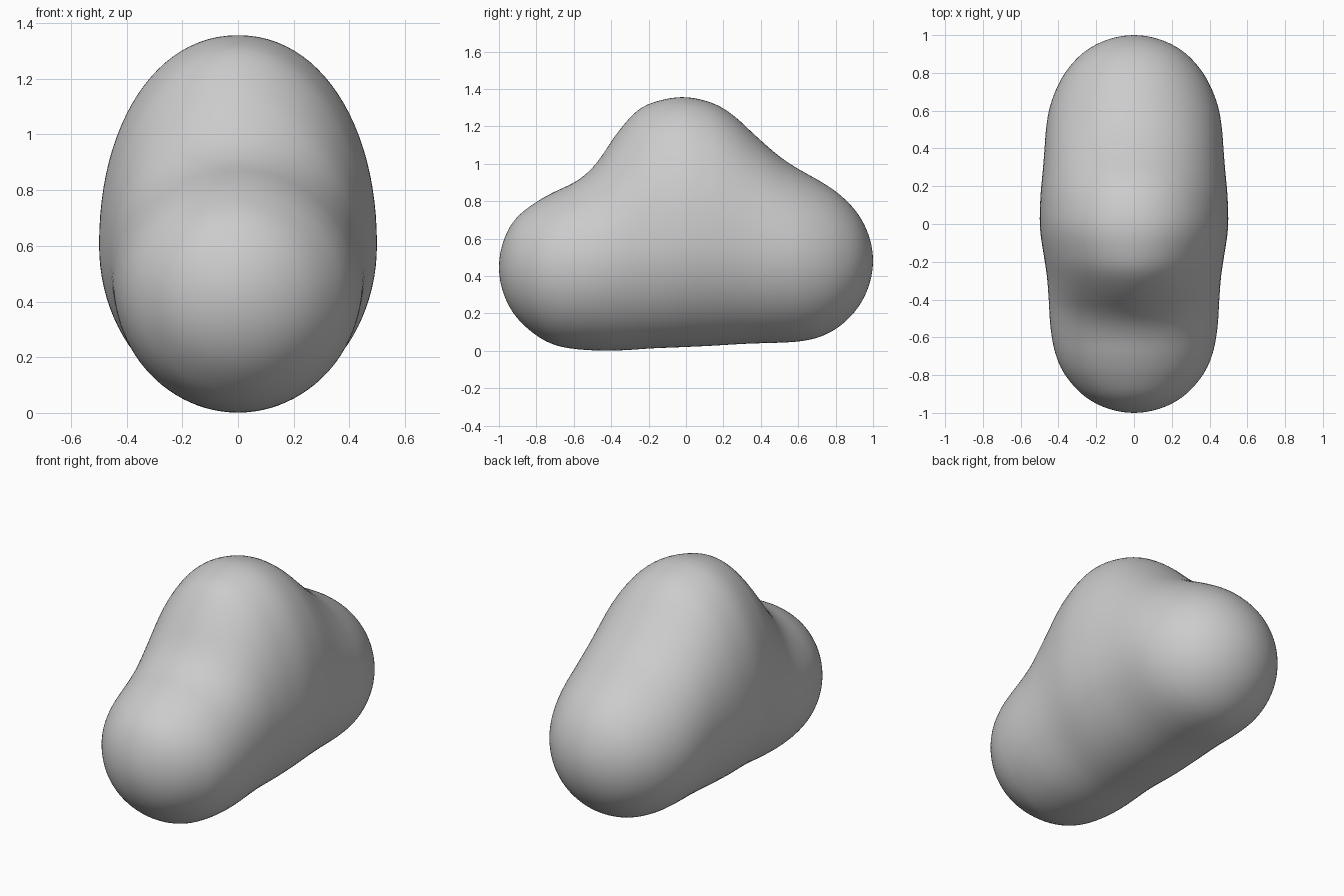
import bpy, bmesh, math

if "Cube" in bpy.data.objects:
    bpy.data.objects.remove(bpy.data.objects["Cube"])

# Cross-section stations: y, bottom z, top z, half width, z of widest point, roundness of upper half
STATIONS = [
    (-1.00, .447, .447, .000, .447, 2.0),
    (-.93, .212, .682, .237, .447, 2.0),
    (-.80, .082, .797, .365, .447, 2.0),
    (-.70, .030, .853, .413, .450, 2.0),
    (-.60, .010, .900, .436, .455, 2.0),
    (-.516, .003, .962, .446, .465, 1.95),
    (-.447, .000, 1.046, .450, .480, 1.88),
    (-.39, .000, 1.137, .453, .500, 1.85),
    (-.275, .006, 1.275, .462, .545, 1.92),
    (-.195, .012, 1.324, .474, .575, 2.02),
    (-.02, .019, 1.359, .499, .600, 2.12),
    (.15, .027, 1.324, .496, .595, 2.08),
    (.26, .034, 1.256, .486, .580, 2.02),
    (.365, .039, 1.158, .477, .560, 2.0),
    (.50, .043, 1.040, .467, .530, 2.0),
    (.607, .050, .970, .450, .510, 2.0),
    (.714, .073, .910, .413, .495, 2.0),
    (.82, .130, .838, .352, .485, 2.0),
    (.93, .247, .717, .237, .482, 2.0),
    (1.00, .482, .482, .000, .482, 2.0),
]
RINGS, SIDES = 120, 96


def mirrored(s, t):
    """Ghost station beyond a rounded tip."""
    return (t, s[2], s[1], -s[3], s[4], s[5])


keys = [(math.acos(-s[0]),) + s[1:] for s in STATIONS]
keys = ([mirrored(keys[1], -keys[1][0])] + keys
        + [mirrored(keys[-2], 2 * math.pi - keys[-2][0])])


def section(t):
    """Smooth (cubic Hermite) interpolation between stations."""
    i = 1
    while i < len(keys) - 3 and t > keys[i + 1][0]:
        i += 1
    a, b, c, d = keys[i - 1:i + 3]
    h = c[0] - b[0]
    u = (t - b[0]) / h
    out = []
    for k in range(1, 6):
        m0 = (c[k] - a[k]) / (c[0] - a[0]) * h
        m1 = (d[k] - b[k]) / (d[0] - b[0]) * h
        out.append((2*u**3 - 3*u*u + 1) * b[k] + (u**3 - 2*u*u + u) * m0
                   + (3*u*u - 2*u**3) * c[k] + (u**3 - u*u) * m1)
    return out


def spow(v, e):
    return math.copysign(abs(v) ** e, v) if abs(v) > 1e-9 else 0.0


# Blended three-lobe body, lofted from front to back
bm = bmesh.new()
rings = []
for r in range(1, RINGS):
    t = math.pi * r / RINGS
    lo, hi, w, zw, p = section(t)
    ring = []
    for s in range(SIDES):
        ang = 2 * math.pi * s / SIDES
        up = math.sin(ang) > 0
        e = 2 / p if up else 1.0
        half = hi - zw if up else zw - lo
        ring.append(bm.verts.new((w * spow(math.cos(ang), e), -math.cos(t),
                                  zw + half * spow(math.sin(ang), e))))
    rings.append(ring)
for a, b in zip(rings, rings[1:]):
    for s in range(SIDES):
        n = (s + 1) % SIDES
        bm.faces.new((a[s], a[n], b[n], b[s]))
# Rounded tips
for ring, st in ((rings[0], STATIONS[0]), (rings[-1], STATIONS[-1])):
    tip = bm.verts.new((0, st[0], st[1]))
    for s in range(SIDES):
        bm.faces.new((tip, ring[s], ring[(s + 1) % SIDES]))
bmesh.ops.recalc_face_normals(bm, faces=bm.faces)
for f in bm.faces:
    f.smooth = True

mesh = bpy.data.meshes.new("blended_body")
bm.to_mesh(mesh)
bm.free()
body = bpy.data.objects.new("blended_body", mesh)
bpy.context.collection.objects.link(body)

# Soften the transitions between the lobes
soft = body.modifiers.new("soften", 'SMOOTH')
soft.factor = 0.5
soft.iterations = 8
